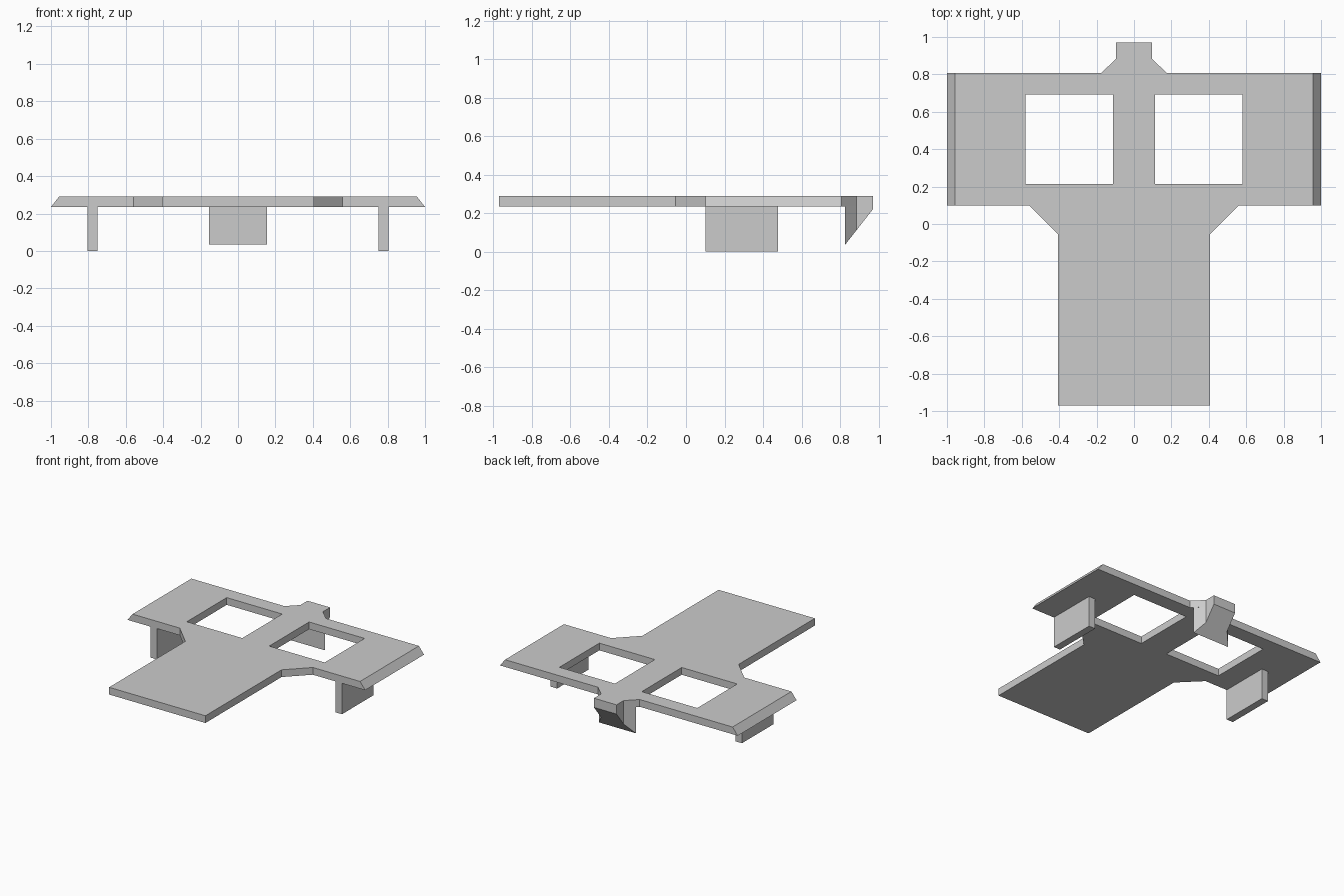
import bpy
import bmesh

cube = bpy.data.objects.get("Cube")
if cube:
    bpy.data.objects.remove(cube, do_unlink=True)

grey = bpy.data.materials.new("light_grey")
grey.use_nodes = True
grey.diffuse_color = (0.6, 0.6, 0.6, 1)
grey.node_tree.nodes["Principled BSDF"].inputs["Base Color"].default_value = (0.6, 0.6, 0.6, 1)

BOTTOM, TOP = 0.235, 0.29


def prism(name, outline, z0, z1, shape=None):
    """Extrude a plan outline from z0 to z1, with an optional reshaping step."""
    bm = bmesh.new()
    face = bm.faces.new([bm.verts.new((x, y, z0)) for x, y in outline])
    grown = bmesh.ops.extrude_face_region(bm, geom=[face])["geom"]
    for v in grown:
        if isinstance(v, bmesh.types.BMVert):
            v.co.z = z1
    if shape:
        shape(bm)
    bmesh.ops.recalc_face_normals(bm, faces=bm.faces)
    mesh = bpy.data.meshes.new(name)
    bm.to_mesh(mesh)
    bm.free()
    mesh.materials.append(grey)
    obj = bpy.data.objects.new(name, mesh)
    bpy.context.collection.objects.link(obj)
    return obj


def mirrored(half):
    return half + [(-x, y) for x, y in reversed(half)]


def rect(x0, x1, y0, y1):
    return [(x0, y0), (x1, y0), (x1, y1), (x0, y1)]


def slope_wing_ends(bm):
    for v in bm.verts:
        if abs(v.co.x) > 0.99 and v.co.z > 0.28:
            v.co.x *= 0.957


def cut_hook_slope(bm):
    # Keep only what lies above the sloping underside
    cut = bmesh.ops.bisect_plane(
        bm, geom=bm.verts[:] + bm.edges[:] + bm.faces[:],
        plane_co=(0, 0.825, 0.035), plane_no=(0, 0.185, -0.145), clear_outer=True)
    edges = [e for e in cut["geom_cut"] if isinstance(e, bmesh.types.BMEdge)]
    bmesh.ops.holes_fill(bm, edges=edges)


# Flat plate: body, flared shoulders, wings and rear tab
half = [(0.405, -0.97), (0.405, -0.055), (0.56, 0.1), (1, 0.1), (1, 0.807),
        (0.175, 0.807), (0.095, 0.885), (0.095, 0.97)]
plate = prism("plate", mirrored(half), BOTTOM, TOP, slope_wing_ends)

# Windows through the wings
for side in (-1, 1):
    x0, x1 = sorted((side * 0.113, side * 0.58))
    cutter = prism("window_cutter", rect(x0, x1, 0.213, 0.693), 0.1, 0.4)
    cutter.hide_render = True
    mod = plate.modifiers.new("window", "BOOLEAN")
    mod.operation = "DIFFERENCE"
    mod.solver = "EXACT"
    mod.object = cutter
    bpy.context.view_layer.objects.active = plate
    bpy.ops.object.modifier_apply(modifier=mod.name)
    bpy.data.objects.remove(cutter, do_unlink=True)

# Legs under the wings
for side, name in ((-1, "right_leg"), (1, "left_leg")):
    x0, x1 = sorted((side * 0.75, side * 0.805))
    prism(name, rect(x0, x1, 0.1, 0.477), 0, BOTTOM)

# Wedge-shaped hook below the rear tab
hook = [(0.155, 0.825), (0.095, 0.885), (0.095, 0.97)]
prism("rear_hook", mirrored(hook), 0, BOTTOM, cut_hook_slope)
